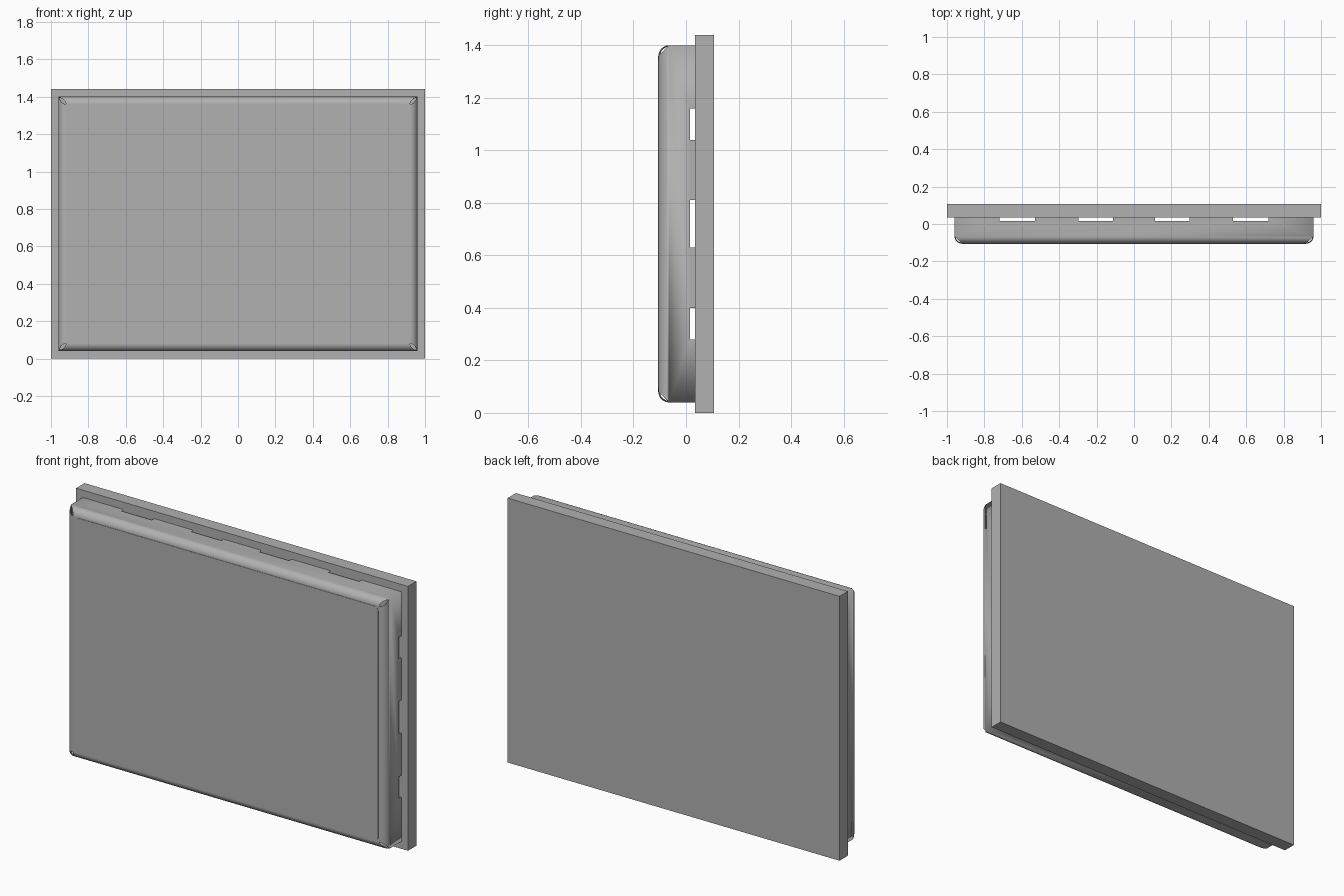
import bpy, bmesh, math
from mathutils import Vector

cube = bpy.data.objects.get("Cube")
if cube:
    bpy.data.objects.remove(cube, do_unlink=True)

MID_Z = 0.72               # height of the panel centre
HALF_X, HALF_Z = 0.96, 0.68  # folded cover half sizes
FRONT, REAR, BACK = -0.105, 0.035, 0.107
BEND, STEPS = 0.04, 8
SLOT_DEPTH = 0.02

grey = bpy.data.materials.new("grey_metal")
grey.diffuse_color = (0.44, 0.44, 0.44, 1)
grey.use_nodes = True
grey.node_tree.nodes["Principled BSDF"].inputs["Base Color"].default_value = grey.diffuse_color


def finish(name, bm):
    mesh = bpy.data.meshes.new(name)
    bm.to_mesh(mesh)
    bm.free()
    mesh.materials.append(grey)
    obj = bpy.data.objects.new(name, mesh)
    bpy.context.collection.objects.link(obj)
    return obj


def box(name, half_x, half_z, y0, y1, radius=0):
    bm = bmesh.new()
    bmesh.ops.create_cube(bm, size=1)
    for v in bm.verts:
        v.co = (v.co.x * 2 * half_x, (y0 + y1) / 2 + v.co.y * (y1 - y0),
                MID_Z + v.co.z * 2 * half_z)
    if radius:
        edges = [e for e in bm.edges
                 if abs(e.verts[0].co.y - e.verts[1].co.y) > 1e-5]
        bmesh.ops.bevel(bm, geom=edges, offset=radius, segments=6,
                        profile=0.5, affect='EDGES')
    return finish(name, bm)


def add_side(bm, out, dist, half, slots):
    """Slotted wall plus the rounded bend that joins it to the front."""
    along = Vector((-out.z, 0, out.x))

    def face(points):
        bm.faces.new([bm.verts.new(Vector((0, y, MID_Z)) + out * v + along * u)
                      for y, v, u in points])

    fold = FRONT + BEND
    outline = [(fold, dist, -half), (REAR, dist, -half)]
    for centre, w in slots:
        a, b = centre - w, centre + w
        outline += [(REAR, dist, a), (REAR - SLOT_DEPTH, dist, a),
                    (REAR - SLOT_DEPTH, dist, b), (REAR, dist, b)]
    outline += [(REAR, dist, half), (fold, dist, half)]
    face(outline)

    # The bend narrows towards the front, leaving open corner reliefs
    rows = []
    for i in range(STEPS + 1):
        t = math.pi / 2 * i / STEPS
        rows.append((fold - BEND * math.sin(t), dist - BEND * (1 - math.cos(t)),
                     half - BEND * math.sin(t)))
    for (y0, v0, u0), (y1, v1, u1) in zip(rows, rows[1:]):
        face([(y1, v1, -u1), (y0, v0, -u0), (y0, v0, u0), (y1, v1, u1)])


# Flat backing board
box("backing_board", 1.0, MID_Z, REAR, BACK)

# Folded sheet cover with slots along its rear edges
bm = bmesh.new()
side_slots = [(-0.38, 0.06), (0, 0.09), (0.38, 0.06)]
end_slots = [(-0.625, 0.095), (-0.205, 0.093), (0.205, 0.093), (0.625, 0.095)]
for sign in (1, -1):
    add_side(bm, Vector((sign, 0, 0)), HALF_X, HALF_Z, side_slots)
    add_side(bm, Vector((0, 0, sign)), HALF_Z, HALF_X, end_slots)
px, pz = HALF_X - BEND, HALF_Z - BEND
bm.faces.new([bm.verts.new((x * px, FRONT, MID_Z + z * pz))
              for x, z in ((-1, -1), (1, -1), (1, 1), (-1, 1))])
bmesh.ops.remove_doubles(bm, verts=bm.verts, dist=0.0005)
cover = finish("folded_cover", bm)
bpy.ops.object.select_all(action='DESELECT')
cover.select_set(True)
bpy.context.view_layer.objects.active = cover
bpy.ops.object.shade_smooth_by_angle(angle=math.radians(30))
solid = cover.modifiers.new("sheet_thickness", 'SOLIDIFY')
solid.thickness = 0.006
solid.offset = -1
cover.modifiers.new("flat_normals", 'WEIGHTED_NORMAL').keep_sharp = True

# Thin face sheet with rounded corners
box("face_sheet", px, pz, FRONT - 0.002, FRONT + 0.001, 0.03)
